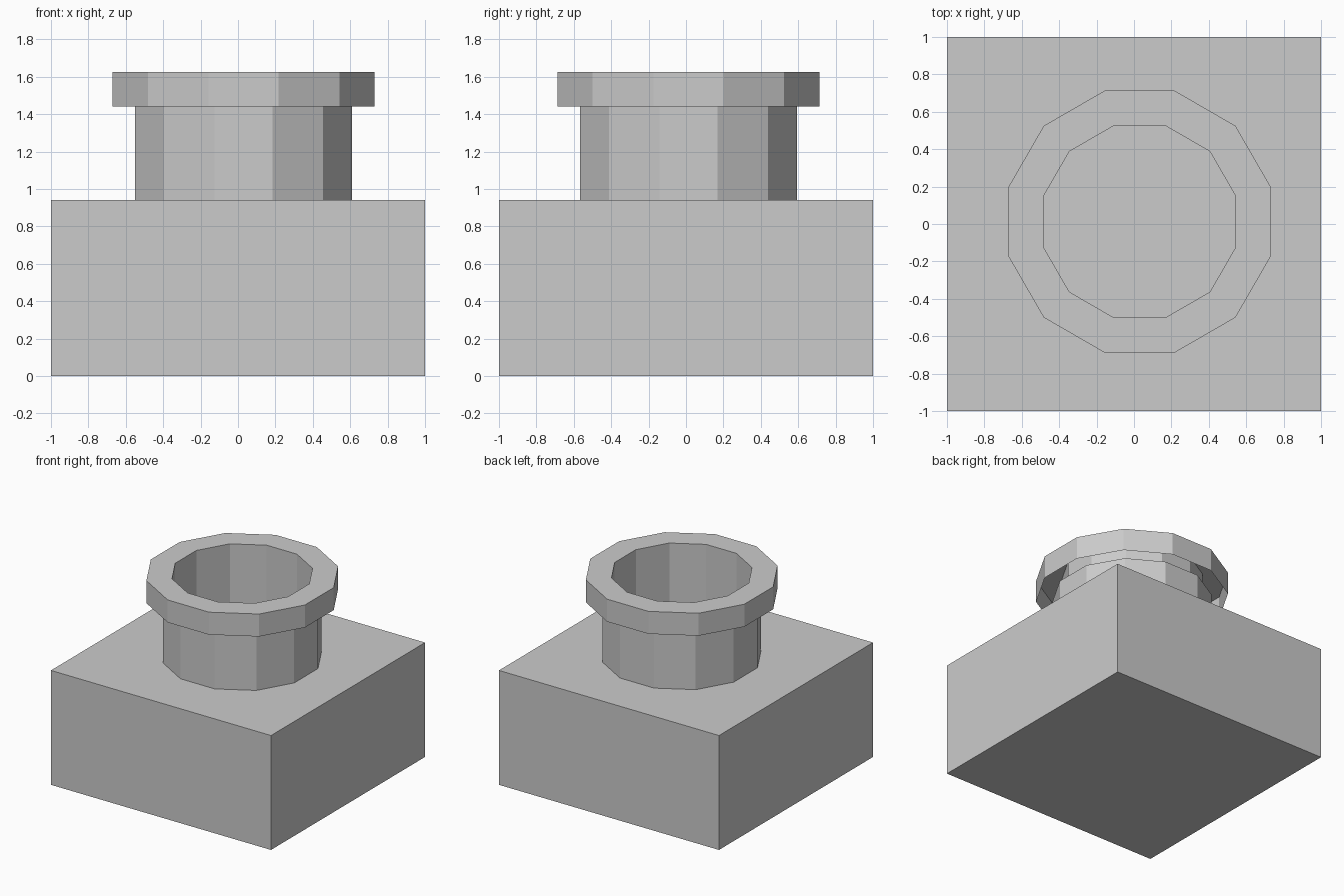
import bpy, bmesh
from math import cos, sin, pi, radians

if "Cube" in bpy.data.objects:
    bpy.data.objects.remove(bpy.data.objects["Cube"])

SIDES = 12
CX, CY = 0.03, 0.0125


def lathe(name, profile):
    """Sweep (apothem, z) points around the pipe axis as 12 flat sides."""
    bm = bmesh.new()
    rings = []
    for apothem, z in profile:
        r = apothem / cos(pi / SIDES)
        rings.append([bm.verts.new((CX + r * cos(radians(15 + 30 * i)),
                                    CY + r * sin(radians(15 + 30 * i)), z))
                      for i in range(SIDES)])
    for a, b in zip(rings, rings[1:]):
        for i in range(SIDES):
            j = (i + 1) % SIDES
            bm.faces.new((a[i], a[j], b[j], b[i]))
    mesh = bpy.data.meshes.new(name)
    bm.to_mesh(mesh)
    bm.free()
    obj = bpy.data.objects.new(name, mesh)
    bpy.context.collection.objects.link(obj)
    return obj


# Square base block
bpy.ops.mesh.primitive_cube_add(size=1, location=(0, 0, 0.47))
base = bpy.context.object
base.name = "base_block"
base.scale = (2, 2, 0.94)

# Outer pipe wall
lathe("pipe_wall", [(0.58, 0.94), (0.58, 1.44)])

# Rim, open underneath, running over the lip and down the bore
lathe("rim_and_bore", [(0.70, 1.44), (0.70, 1.625), (0.513, 1.625), (0.513, 0.94)])
